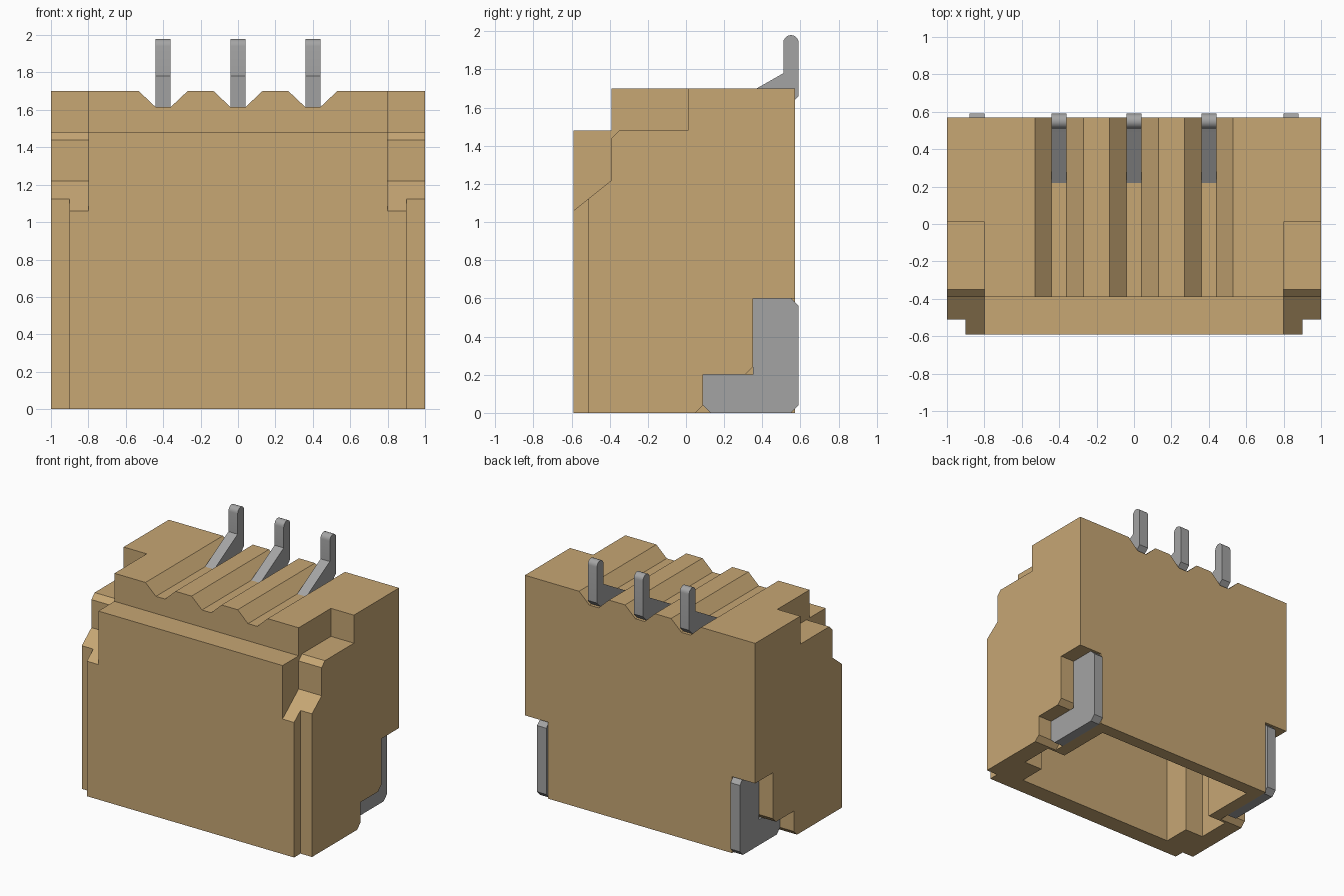
import bpy, bmesh, math

old = bpy.data.objects.get("Cube")
if old:
    bpy.data.objects.remove(old, do_unlink=True)


def material(name, rgb):
    m = bpy.data.materials.new(name)
    m.use_nodes = True
    m.diffuse_color = (*rgb, 1)
    m.node_tree.nodes["Principled BSDF"].inputs["Base Color"].default_value = (*rgb, 1)
    return m


tan = material("tan plastic", (0.57, 0.385, 0.175))
grey = material("grey metal", (0.37, 0.37, 0.37))


def prism(name, profile, start, end, mat, axis="x"):
    """Extrude a profile, (y, z) along x or (x, z) along y."""
    def place(p, d):
        return (d, p[0], p[1]) if axis == "x" else (p[0], d, p[1])
    bm = bmesh.new()
    face = bm.faces.new([bm.verts.new(place(p, start)) for p in profile])
    ext = bmesh.ops.extrude_face_region(bm, geom=[face])
    moved = [g for g in ext["geom"] if isinstance(g, bmesh.types.BMVert)]
    shift = end - start
    bmesh.ops.translate(bm, verts=moved, vec=(shift, 0, 0) if axis == "x" else (0, shift, 0))
    bmesh.ops.recalc_face_normals(bm, faces=bm.faces)
    mesh = bpy.data.meshes.new(name)
    bm.to_mesh(mesh)
    bm.free()
    mesh.materials.append(mat)
    obj = bpy.data.objects.new(name, mesh)
    bpy.context.collection.objects.link(obj)
    return obj


def rect(a0, a1, z0, z1):
    return [(a0, z0), (a1, z0), (a1, z1), (a0, z1)]


def cut(target, cutter):
    mod = target.modifiers.new("cut", "BOOLEAN")
    mod.operation, mod.solver, mod.object = "DIFFERENCE", "EXACT", cutter
    bpy.context.view_layer.objects.active = target
    bpy.ops.object.modifier_apply(modifier=mod.name)
    bpy.data.objects.remove(cutter, do_unlink=True)


# Housing with a stepped front edge
housing = prism("housing", [(-0.59, 0), (0.57, 0), (0.57, 1.70), (-0.39, 1.70),
                            (-0.39, 1.48), (-0.59, 1.48)], -1, 1, tan)

# Socket opening in the underside
cut(housing, prism("socket", rect(-0.45, 0.47, -0.1, 1.38), -0.70, 0.70, tan))

corner = [(-0.7, 0.972), (-0.39, 1.22), (-0.39, 1.44), (-0.35, 1.48),
          (0.01, 1.48), (0.01, 1.8), (-0.7, 1.8)]
tab_recess = [(0.05, -0.1), (0.05, 0), (0.09, 0.04), (0.09, 0.2), (0.31, 0.2),
              (0.35, 0.24), (0.35, 0.6), (0.7, 0.6), (0.7, -0.1)]
for s in (-1, 1):
    # Upper shoulders, front edge rebates, tab recesses and socket key slots
    cut(housing, prism("shoulder", corner, s * 0.8, s * 1.1, tan))
    cut(housing, prism("rebate", rect(-0.7, -0.51, -0.1, 1.8), s * 0.9, s * 1.1, tan))
    cut(housing, prism("recess", tab_recess, s * 0.8, s * 1.1, tan))
    cut(housing, prism("slot", rect(-0.235, 0.03, -0.1, 1.3), s * 0.65, s * 0.86, tan))

# Tapered grooves across the top
pin_positions = (-0.4, 0, 0.4)
for cx in pin_positions:
    groove = [(cx - 0.04, 1.615), (cx + 0.04, 1.615), (cx + 0.13, 1.70),
              (cx + 0.13, 1.8), (cx - 0.13, 1.8), (cx - 0.13, 1.70)]
    cut(housing, prism("groove", groove, -0.7, 0.7, tan, "y"))

# Contact pins with rounded tips
tip = [(0.55 + 0.04 * math.cos(i * math.pi / 10), 1.94 + 0.04 * math.sin(i * math.pi / 10))
       for i in range(11)]
pin = [(0.59, 1.66)] + tip + [(0.51, 1.78), (0.22, 1.615), (0.12, 1.56), (0.12, 0.45),
                              (0.14, 0.41), (0.18, 0.41), (0.20, 0.45), (0.20, 1.54),
                              (0.54, 1.54), (0.545, 1.615)]
parts = [prism("contact_pin", pin, cx - 0.04, cx + 0.04, grey) for cx in pin_positions]

# L-shaped mounting tabs
tab = [(0.13, 0), (0.55, 0), (0.59, 0.04), (0.59, 0.56), (0.55, 0.6), (0.35, 0.6),
       (0.35, 0.2), (0.09, 0.2), (0.09, 0.04)]
for side, s in (("left", 1), ("right", -1)):
    prism(side + "_mounting_tab", tab, s * 0.8, s * 0.88, grey)

# Smooth only the round pin tips
for obj in parts:
    bpy.ops.object.select_all(action="DESELECT")
    obj.select_set(True)
    bpy.context.view_layer.objects.active = obj
    bpy.ops.object.shade_smooth_by_angle(angle=math.radians(25))
